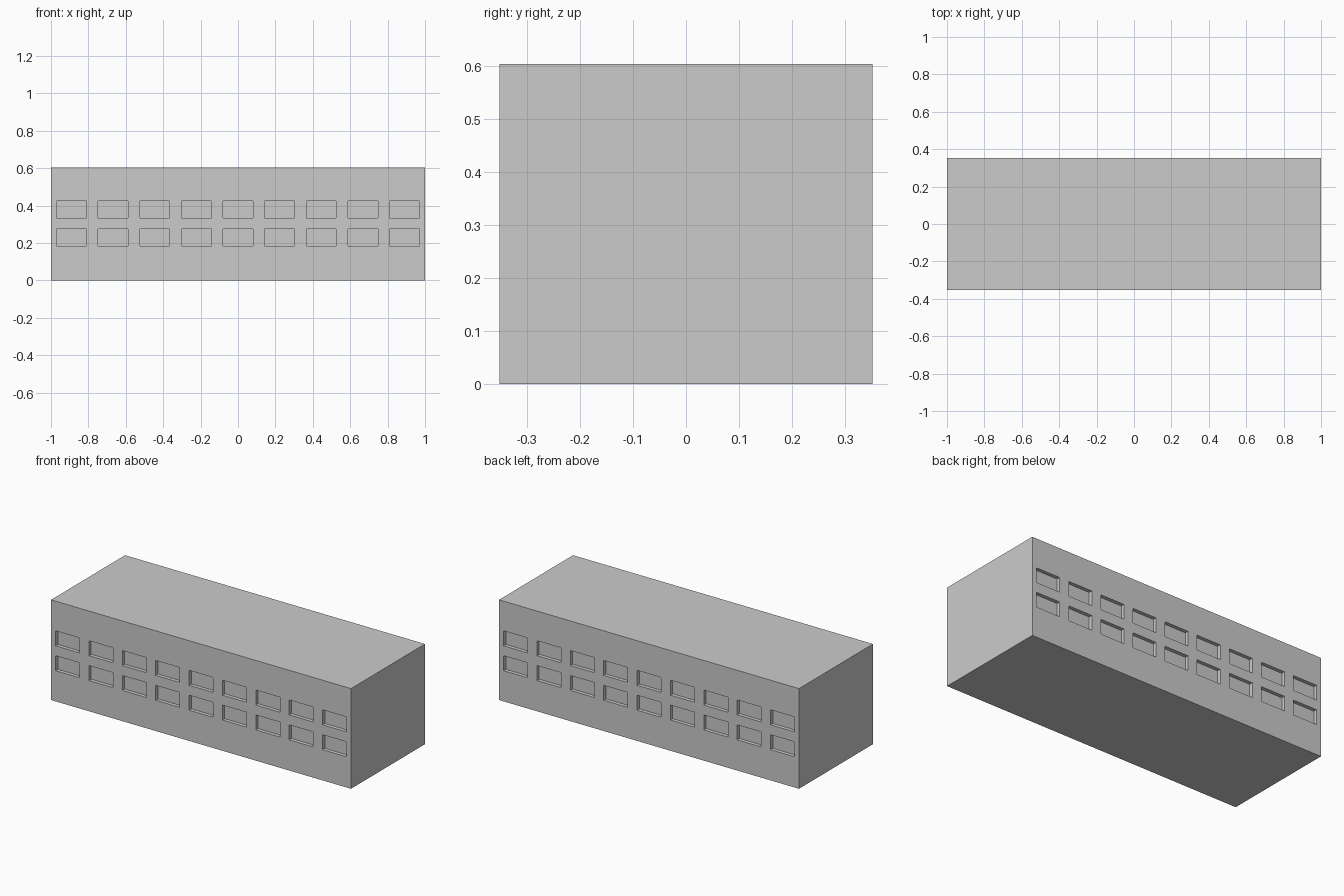
import bpy, bmesh
from mathutils import Matrix, Vector

if "Cube" in bpy.data.objects:
    bpy.data.objects.remove(bpy.data.objects["Cube"])

W, D, H = 2.0, 0.704, 0.604        # block size
WIN_W, WIN_H, RECESS = 0.16, 0.09, 0.022
COLUMNS, PITCH = 9, 0.2225
ROWS = (0.23, 0.38)


def add_box(bm, centre, size):
    bmesh.ops.create_cube(bm, size=1.0, matrix=Matrix.Translation(centre) @ Matrix.Diagonal(Vector((*size, 1.0))))


def make_object(name, bm):
    mesh = bpy.data.meshes.new(name)
    bm.to_mesh(mesh)
    bm.free()
    obj = bpy.data.objects.new(name, mesh)
    bpy.context.collection.objects.link(obj)
    return obj


# Main building block
bm = bmesh.new()
add_box(bm, (0, 0, H / 2), (W, D, H))
building = make_object("building_block", bm)

# Window cutters on the front and back walls
bm = bmesh.new()
for side in (-1, 1):
    for z in ROWS:
        for i in range(COLUMNS):
            x = (i - (COLUMNS - 1) / 2) * PITCH
            add_box(bm, (x, side * D / 2, z), (WIN_W, 2 * RECESS, WIN_H))
cutter = make_object("window_cutter", bm)

# Cut the shallow window recesses
cut = building.modifiers.new("window_recesses", 'BOOLEAN')
cut.operation = 'DIFFERENCE'
cut.solver = 'EXACT'
cut.object = cutter
cutter.hide_render = True
cutter.display_type = 'WIRE'
